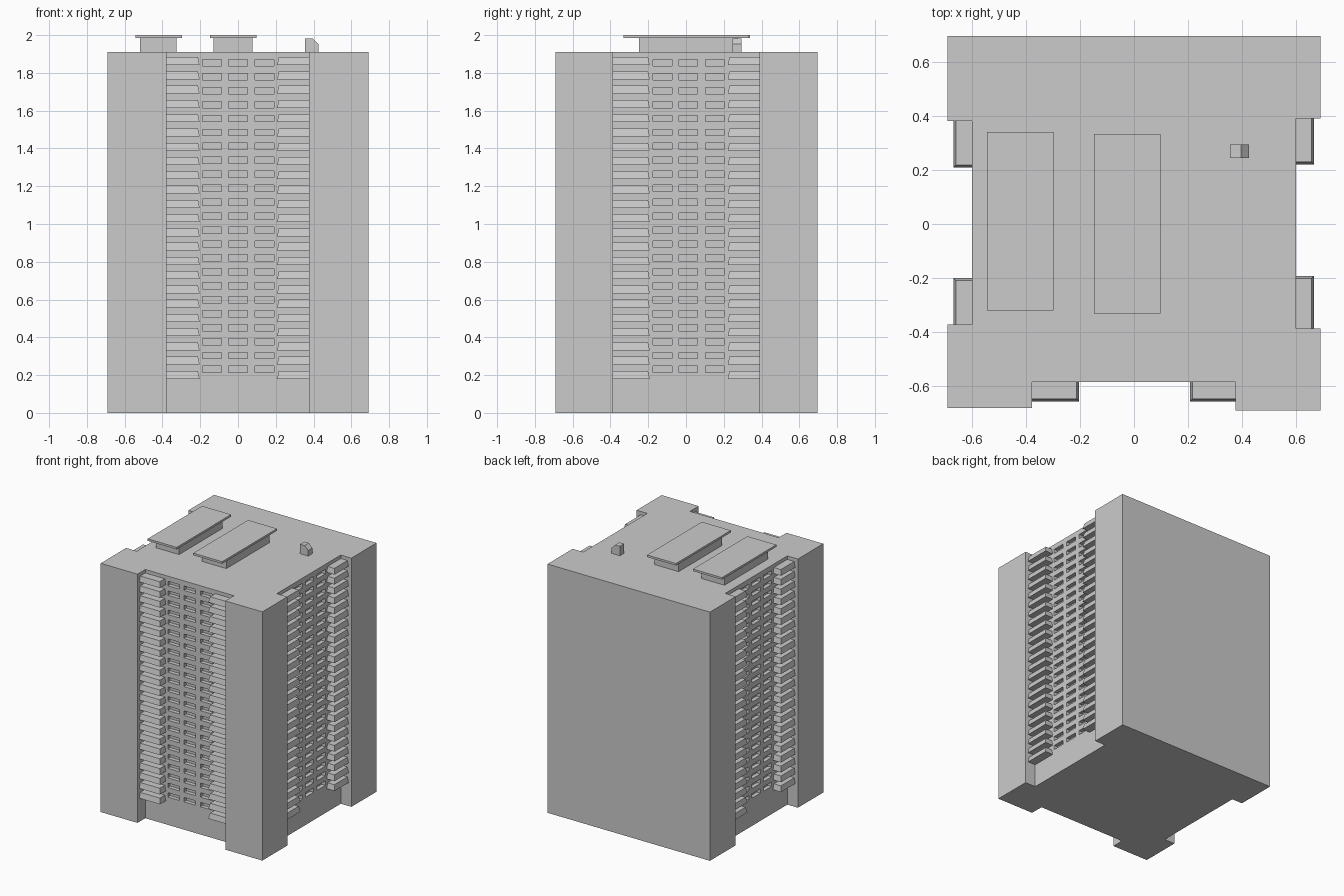
import bpy, bmesh

if "Cube" in bpy.data.objects:
    bpy.data.objects.remove(bpy.data.objects["Cube"])

ROOF = 1.91
FLOORS = 23


def add_frustum(bm, bottom, top, z0, z1):
    """Add a closed block; bottom and top are (x0, x1, y0, y1)."""
    rings = []
    for (x0, x1, y0, y1), z in ((bottom, z0), (top, z1)):
        rings.append([bm.verts.new((x, y, z)) for x, y in
                      ((x0, y0), (x1, y0), (x1, y1), (x0, y1))])
    lo, hi = rings
    bm.faces.new(lo[::-1])
    bm.faces.new(hi)
    for i in range(4):
        j = (i + 1) % 4
        bm.faces.new((lo[i], lo[j], hi[j], hi[i]))


def finish(name, bm):
    bmesh.ops.recalc_face_normals(bm, faces=bm.faces)
    me = bpy.data.meshes.new(name)
    bm.to_mesh(me)
    bm.free()
    ob = bpy.data.objects.new(name, me)
    bpy.context.collection.objects.link(ob)
    return ob


def prism(name, pts, vec):
    bm = bmesh.new()
    face = bm.faces.new([bm.verts.new(p) for p in pts])
    geom = bmesh.ops.extrude_face_region(bm, geom=[face])["geom"]
    bmesh.ops.translate(bm, vec=vec,
                        verts=[v for v in geom if isinstance(v, bmesh.types.BMVert)])
    return finish(name, bm)


# Tower body: square plan with recessed front, left and right walls
plan = [(-0.69, -0.68), (-0.378, -0.68), (-0.378, -0.585), (0.375, -0.585),
        (0.375, -0.69), (0.69, -0.69), (0.69, -0.387), (0.6, -0.387),
        (0.6, 0.39), (0.69, 0.39), (0.69, 0.695), (-0.69, 0.695),
        (-0.69, 0.382), (-0.6, 0.382), (-0.6, -0.372), (-0.69, -0.372)]
body = prism("tower_body", [(x, y, 0) for x, y in plan], (0, 0, ROOF))

# Window pockets: three columns on each recessed wall
D = 0.03
bm = bmesh.new()
for k in range(FLOORS):
    z = 0.23 + k * 0.0738
    for c in (-0.137, 0.0, 0.14):
        s = c + 0.012
        for r in ((c - 0.05, c + 0.05, -0.6, -0.585 + D),
                  (0.6 - D, 0.62, s - 0.05, s + 0.05),
                  (-0.62, -0.6 + D, c - 0.045, c + 0.055)):
            add_frustum(bm, r, r, z - 0.017, z + 0.017)
cutter = finish("window_cutter", bm)
cutter.hide_render = True
mod = body.modifiers.new("windows", "BOOLEAN")
mod.operation = "DIFFERENCE"
mod.solver = "EXACT"
mod.object = cutter
bpy.context.view_layer.objects.active = body
bpy.ops.object.modifier_apply(modifier=mod.name)
bpy.data.objects.remove(cutter)

# Balcony stacks in the corners of the recesses, tapered on their free sides
T = 0.009
stacks = {
    "front_left_balconies": ((-0.38, -0.203, -0.656, -0.58), (0, -T, T, 0)),
    "front_right_balconies": ((0.207, 0.377, -0.656, -0.58), (T, 0, T, 0)),
    "right_front_balconies": ((0.595, 0.666, -0.389, -0.192), (0, -T, 0, -T)),
    "right_back_balconies": ((0.595, 0.666, 0.221, 0.392), (0, -T, T, 0)),
    "left_front_balconies": ((-0.668, -0.595, -0.374, -0.2), (T, 0, 0, -T)),
    "left_back_balconies": ((-0.668, -0.595, 0.209, 0.384), (T, 0, T, 0)),
}
for name, (rect, taper) in stacks.items():
    bm = bmesh.new()
    top = [a + b for a, b in zip(rect, taper)]
    for k in range(FLOORS):
        z = 0.18 + k * 0.0755
        add_frustum(bm, rect, top, z, z + 0.042)
    finish(name, bm)

# Two roof housings with overhanging slabs
for side, base, slab in (
        ("left", (-0.52, -0.325, -0.25, 0.275), (-0.543, -0.297, -0.32, 0.34)),
        ("middle", (-0.13, 0.077, -0.25, 0.275), (-0.148, 0.098, -0.332, 0.333))):
    bm = bmesh.new()
    add_frustum(bm, base, base, ROOF - 0.005, 1.985)
    finish(side + "_roof_housing", bm)
    bm = bmesh.new()
    add_frustum(bm, slab, slab, 1.984, 2.0)
    finish(side + "_roof_slab", bm)

# Small roof vent with a sloped top edge
profile = [(0.355, ROOF - 0.005), (0.425, ROOF - 0.005), (0.425, 1.953),
           (0.395, 1.983), (0.355, 1.983)]
prism("roof_vent", [(x, 0.245, z) for x, z in profile], (0, 0.05, 0))
